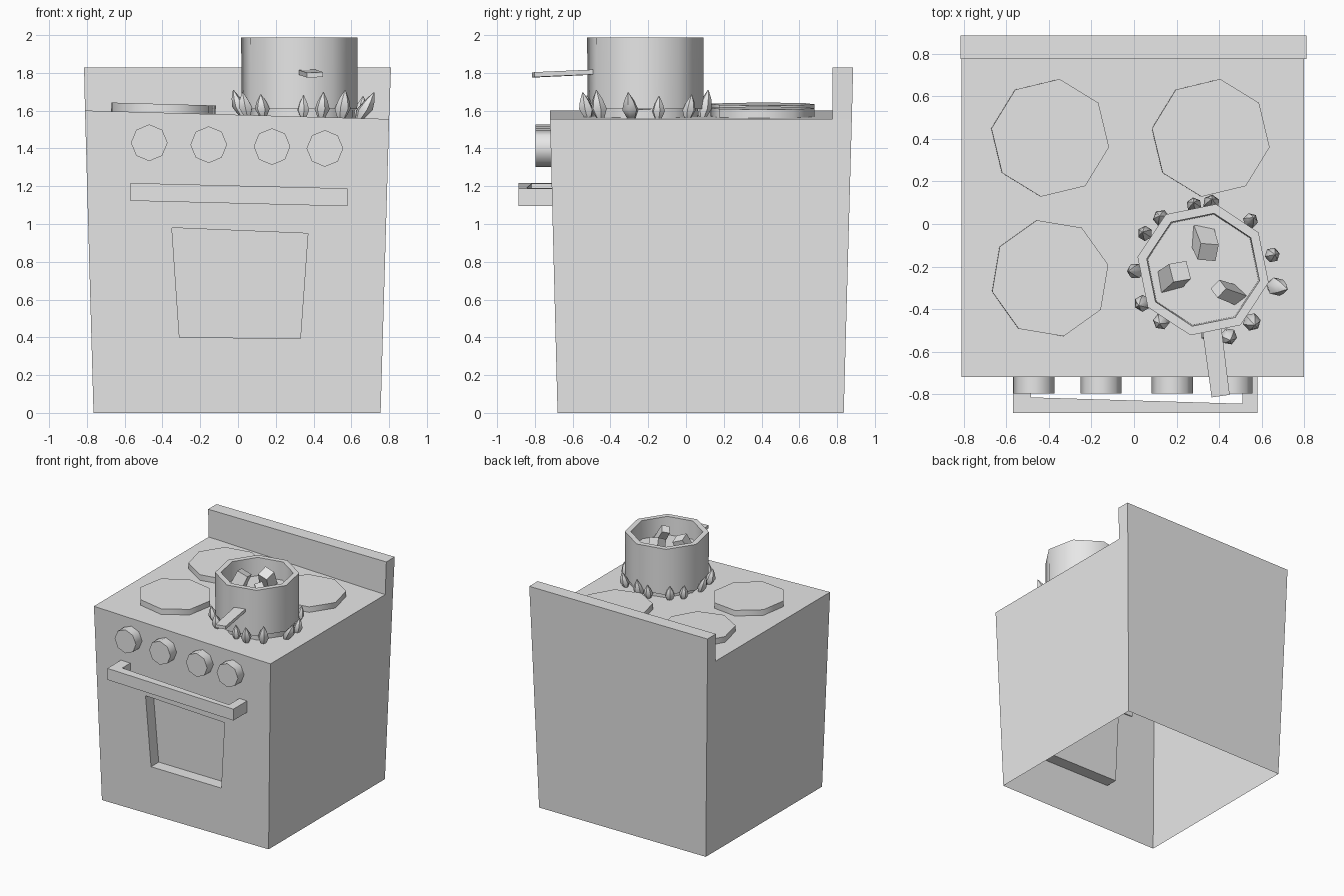
import bpy, bmesh, math
from mathutils import Vector, Matrix

if "Cube" in bpy.data.objects:
    bpy.data.objects.remove(bpy.data.objects["Cube"])

grey = bpy.data.materials.new("light_grey")
grey.diffuse_color = (0.8, 0.8, 0.8, 1)
grey.use_nodes = True
grey.node_tree.nodes["Principled BSDF"].inputs["Base Color"].default_value = grey.diffuse_color


def finish(bm, name, smooth=False):
    bmesh.ops.recalc_face_normals(bm, faces=bm.faces[:])
    me = bpy.data.meshes.new(name)
    bm.to_mesh(me)
    bm.free()
    ob = bpy.data.objects.new(name, me)
    bpy.context.scene.collection.objects.link(ob)
    me.materials.append(grey)
    if smooth:
        bpy.ops.object.select_all(action='DESELECT')
        ob.select_set(True)
        bpy.context.view_layer.objects.active = ob
        bpy.ops.object.shade_smooth_by_angle(angle=math.radians(50))
    return ob


def lathe(name, profile, sides, matrix, turn=0.0, smooth=True):
    """Stack of (radius, height) rings, capped at both ends."""
    bm = bmesh.new()
    rings = []
    for r, z in profile:
        rings.append([bm.verts.new(matrix @ Vector((
            r * math.cos(turn + 2 * math.pi * i / sides),
            r * math.sin(turn + 2 * math.pi * i / sides), z))) for i in range(sides)])
    for a, b in zip(rings, rings[1:]):
        for i in range(sides):
            j = (i + 1) % sides
            bm.faces.new((a[i], a[j], b[j], b[i]))
    bm.faces.new(rings[0][::-1])
    bm.faces.new(rings[-1])
    return finish(bm, name, smooth)


def hexa(name, bottom, top):
    """Six-sided block from two corner loops."""
    bm = bmesh.new()
    a = [bm.verts.new(p) for p in bottom]
    b = [bm.verts.new(p) for p in top]
    bm.faces.new(a[::-1])
    bm.faces.new(b)
    for i in range(4):
        j = (i + 1) % 4
        bm.faces.new((a[i], a[j], b[j], b[i]))
    return finish(bm, name)


def counter_z(x):
    return 1.578 - 0.028 * x


def front_y(z):
    return -0.68 - 0.04 * z / 1.58


# Oven body: flared shell, open underneath, with raised back guard
bm = bmesh.new()
sides = []
for xb, xt, xg in ((-0.765, -0.81, -0.815), (0.755, 0.80, 0.81)):
    z = counter_z(xt)
    sides.append([bm.verts.new(p) for p in (
        (xb, -0.68, 0), (xt, -0.72, z), (xt, 0.775, z), (xg, 0.775, 1.828),
        (xg, 0.885, 1.828), (xt, 0.878, z), (xb, 0.835, 0))])
L, R = sides
for s in sides:
    bm.faces.new((s[0], s[1], s[2], s[5], s[6]))
    bm.faces.new((s[2], s[3], s[4], s[5]))
for i in range(1, 6):
    bm.faces.new((L[i], L[i + 1], R[i + 1], R[i]))
# Recessed door window cut into the front
outline = ((-0.31, 0.40), (0.33, 0.395), (0.37, 0.95), (-0.35, 0.98))
rim = [bm.verts.new((x, front_y(z), z)) for x, z in outline]
pane = [bm.verts.new((x, front_y(z) + 0.1, z)) for x, z in outline]
corner = (L[0], R[0], R[1], L[1])
for i in range(4):
    j = (i + 1) % 4
    bm.faces.new((corner[i], corner[j], rim[j], rim[i]))
    bm.faces.new((rim[i], rim[j], pane[j], pane[i]))
bm.faces.new(pane)
finish(bm, "oven_body")

# Burner plates, tilted with the counter
tilt = Matrix.Rotation(math.atan(0.028), 4, 'Y')
for n, x, y, turn in (("back_left", -0.395, 0.405, 81), ("back_right", 0.36, 0.405, 81),
                      ("front_left", -0.395, -0.255, 103), ("front_right", 0.33, -0.215, 79)):
    m = Matrix.Translation((x, y, counter_z(x))) @ tilt
    lathe("burner_" + n, [(0.28, -0.005), (0.28, 0.046)], 8, m, math.radians(turn))

# Control knobs
for i, (x, z) in enumerate(((-0.47, 1.43), (-0.155, 1.42), (0.18, 1.41), (0.46, 1.40))):
    m = Matrix.Translation((x, -0.70, z)) @ Matrix.Rotation(math.pi / 2, 4, 'X')
    lathe("knob_%d" % (i + 1), [(0.097, 0), (0.097, 0.097)], 8, m, math.pi / 2)

# Door handle: a U-shaped bar that slopes slightly to the right
plan = ((-0.57, -0.70), (-0.57, -0.888), (0.58, -0.888), (0.58, -0.70),
        (0.51, -0.70), (0.51, -0.845), (-0.485, -0.815), (-0.485, -0.70))
bm = bmesh.new()
low, high = [[bm.verts.new((x, y, z0 - 0.025 * (x + 0.57))) for x, y in plan]
             for z0 in (1.123, 1.217)]
for i in range(8):
    j = (i + 1) % 8
    bm.faces.new((low[i], low[j], high[j], high[i]))
for ring in (low, high):
    for q in ((0, 1, 6, 7), (1, 2, 5, 6), (2, 3, 4, 5)):
        bm.faces.new([ring[k] for k in q])
finish(bm, "door_handle")

# Cooking pot with thick rim and shallow contents
PX, PY = 0.325, -0.215
lathe("pot", [(0.312, 1.61), (0.314, 1.988), (0.27, 1.988), (0.265, 1.84)], 8,
      Matrix.Translation((PX, PY, 0)), math.radians(79))

# Pot handle
plan = ((0.32, -0.49), (0.365, -0.815), (0.45, -0.803), (0.41, -0.48))
drop = (0.01, -0.005, -0.002, 0.012)
hexa("pot_handle", [(x, y, 1.78 + d) for (x, y), d in zip(plan, drop)],
     [(x, y, 1.806 + d) for (x, y), d in zip(plan, drop)])

# Food chunks leaning in the pot
for i, (x, y, size, lean, spin) in enumerate((
        (0.335, -0.095, 0.068, 30, 20), (0.19, -0.245, 0.07, 25, 130), (0.44, -0.32, 0.048, 35, 250))):
    m = (Matrix.Translation((x, y, 1.89)) @ Matrix.Rotation(math.radians(spin), 4, 'Z')
         @ Matrix.Rotation(math.radians(lean), 4, 'X'))
    lathe("food_chunk_%d" % (i + 1), [(size, -0.09), (size * 0.9, 0.08)], 4, m, 0.3, False)

# Flames around the pot base: direction angle, distance, width, tip height, outward lean
for i, (a, r, w, h, lean) in enumerate((
        (12, 0.325, 0.036, 0.125, 0.02), (-13, 0.325, 0.045, 0.145, 0.08),
        (-47, 0.325, 0.043, 0.155, 0.03), (-69, 0.325, 0.04, 0.14, 0.03),
        (-86, 0.30, 0.034, 0.12, 0.01), (-129, 0.305, 0.04, 0.12, 0.02),
        (-151, 0.315, 0.04, 0.13, 0.03), (-179, 0.30, 0.038, 0.14, 0.05),
        (148, 0.315, 0.036, 0.12, 0.02), (129, 0.305, 0.04, 0.12, 0.02),
        (98, 0.30, 0.036, 0.12, 0.02), (83, 0.305, 0.04, 0.15, 0.03),
        (46, 0.31, 0.036, 0.13, 0.03))):
    t = math.radians(a)
    x, y = PX + r * math.cos(t), PY + r * math.sin(t)
    shear = Matrix.Identity(4)
    shear[0][2] = lean / h
    m = (Matrix.Translation((x, y, counter_z(x) - 0.008)) @ Matrix.Rotation(t, 4, 'Z')
         @ shear)
    lathe("flame_%d" % (i + 1),
          [(w * 0.45, 0), (w, h * 0.36), (w * 0.65, h * 0.68), (0.002, h)], 6, m)
